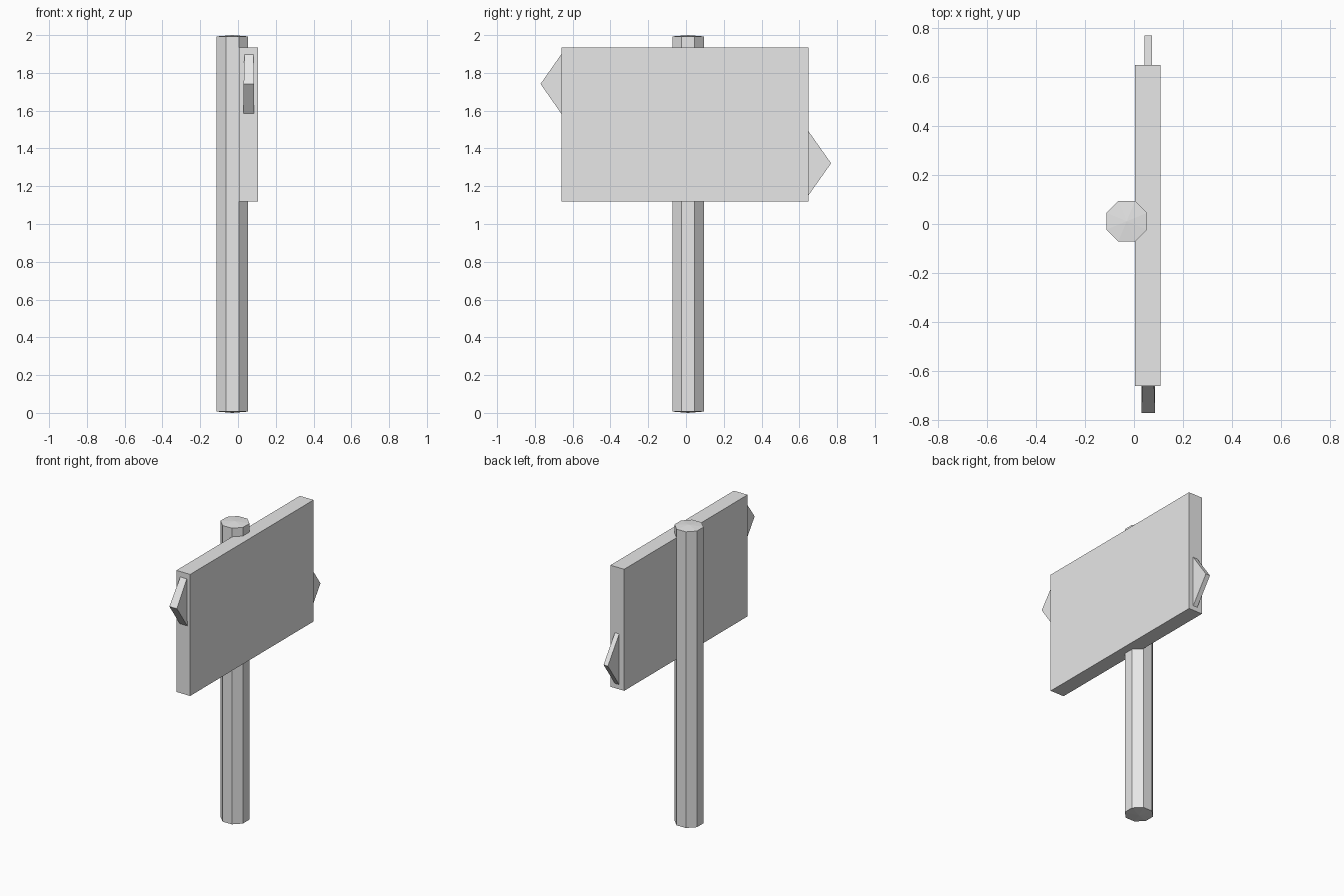
import bpy, bmesh, math
from mathutils import Matrix, Vector

cube = bpy.data.objects.get("Cube")
if cube:
    bpy.data.objects.remove(cube, do_unlink=True)

grey = bpy.data.materials.new("light_grey")
grey.use_nodes = True
GREY = (0.8, 0.8, 0.8, 1)
grey.diffuse_color = GREY
grey.node_tree.nodes["Principled BSDF"].inputs["Base Color"].default_value = GREY


def finish(name, bm):
    bmesh.ops.recalc_face_normals(bm, faces=bm.faces)
    mesh = bpy.data.meshes.new(name)
    bm.to_mesh(mesh)
    bm.free()
    mesh.materials.append(grey)
    obj = bpy.data.objects.new(name, mesh)
    bpy.context.collection.objects.link(obj)
    return obj


# Octagonal post with slightly peaked ends
def make_post(centre, apothem, height, peak):
    bm = bmesh.new()
    radius = apothem / math.cos(math.pi / 8)
    bmesh.ops.create_cone(bm, cap_ends=True, segments=8, radius1=radius,
                          radius2=radius, depth=height - 2 * peak,
                          matrix=Matrix.Rotation(math.pi / 8, 4, "Z"))
    caps = [f for f in bm.faces if len(f.verts) == 8]
    for cap in caps:
        side = 1 if cap.calc_center_median().z > 0 else -1
        tip = bmesh.ops.poke(bm, faces=[cap])["verts"][0]
        tip.co.z = side * height / 2
    bmesh.ops.translate(bm, verts=bm.verts, vec=(*centre, height / 2))
    return finish("post", bm)


# Flat rectangular sign board
def make_board(low, high):
    low, high = Vector(low), Vector(high)
    bm = bmesh.new()
    bmesh.ops.create_cube(bm, size=1)
    for v in bm.verts:
        v.co = (low + high) / 2 + v.co * (high - low)
    return finish("sign_board", bm)


# Triangular pointer: base on the board's end, tip outwards
def make_pointer(name, base_y, tip_y, bottom, top, x_mid, thick, top_thick):
    bm = bmesh.new()
    profile = [(base_y, bottom, thick), (tip_y, (bottom + top) / 2, thick),
               (base_y, top, top_thick)]
    sides = [[bm.verts.new((x_mid + s * t / 2, y, z)) for y, z, t in profile]
             for s in (-1, 1)]
    for side in sides:
        bm.faces.new(side)
    for i in range(3):
        j = (i + 1) % 3
        bm.faces.new((sides[0][i], sides[0][j], sides[1][j], sides[1][i]))
    return finish(name, bm)


make_post((-0.03, 0.011), 0.083, 2.0, 0.007)
make_board((0.005, -0.66, 1.12), (0.107, 0.648, 1.935))
make_pointer("front_pointer", -0.659, -0.77, 1.583, 1.9, 0.058, 0.056, 0.048)
make_pointer("back_pointer", 0.647, 0.768, 1.15, 1.493, 0.058, 0.032, 0.032)
